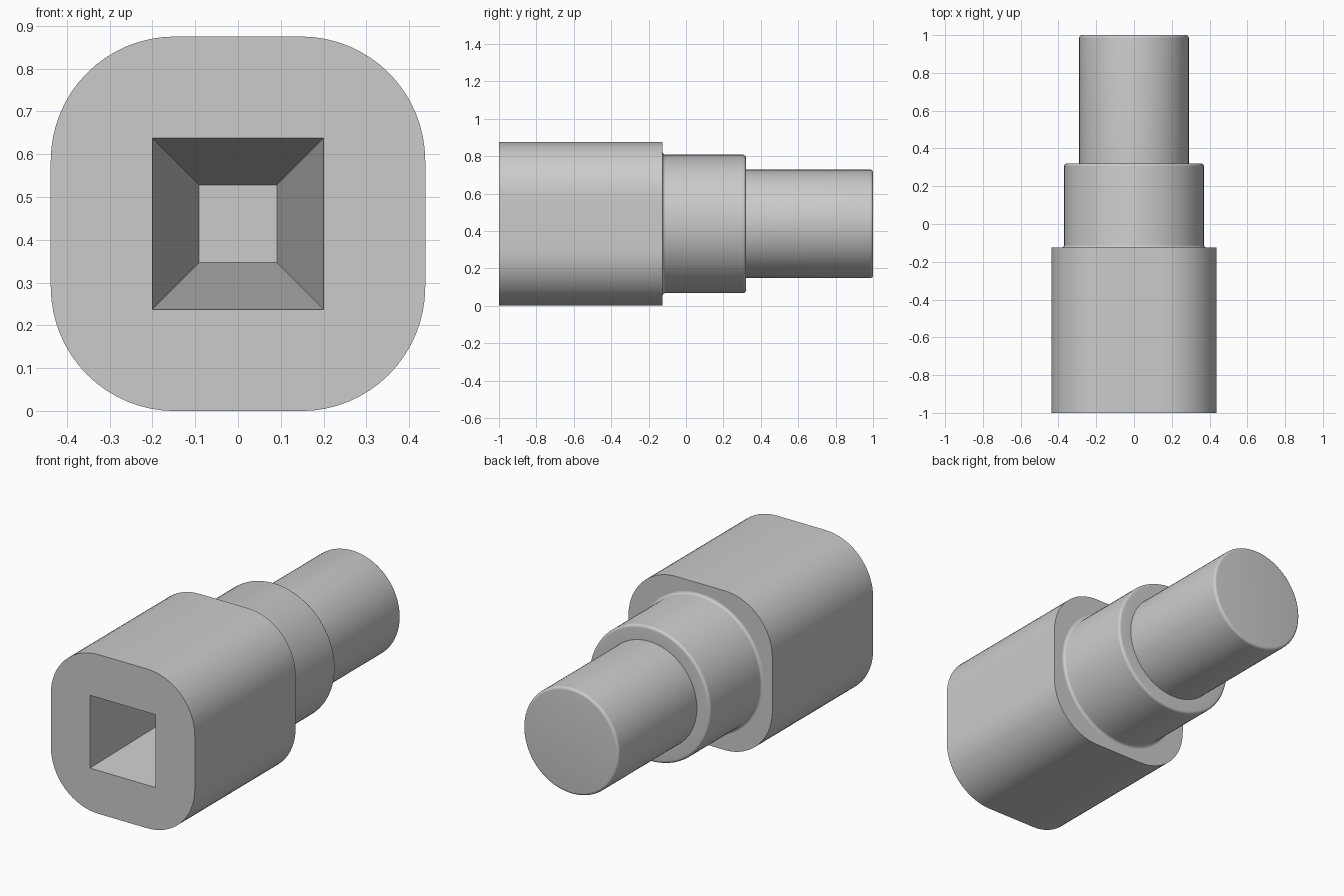
import bpy, bmesh, math
from mathutils import Vector

if "Cube" in bpy.data.objects:
    bpy.data.objects.remove(bpy.data.objects["Cube"], do_unlink=True)

HALF = 0.4375            # half width of the body, also the axis height
FRONT, STEP, COLLAR_END, BACK = -1.0, -0.125, 0.32, 1.0
COLLAR_R, SHAFT_R, ROUND = 0.37, 0.29, 0.015
CORNER_R = 0.29
SOCKET_DEPTH = 1.3
SEGMENTS = 96

metal = bpy.data.materials.new("plain grey")
metal.use_nodes = True
GREY = (0.6, 0.6, 0.6, 1)
metal.diffuse_color = GREY
metal.node_tree.nodes["Principled BSDF"].inputs["Base Color"].default_value = GREY


def circle(radius):
    angles = [2 * math.pi * i / SEGMENTS for i in range(SEGMENTS)]
    return [(radius * math.cos(a), radius * math.sin(a)) for a in angles]


def square(half):
    return [(half, half), (-half, half), (-half, -half), (half, -half)]


def rounded_square(half, radius, steps=16):
    points = []
    for quarter, (cx, cz) in enumerate(square(half - radius)):
        for i in range(steps + 1):
            a = math.pi / 2 * (quarter + i / steps)
            points.append((cx + radius * math.cos(a), cz + radius * math.sin(a)))
    return points


def ring(bm, outline, y):
    """Closed loop of edges at depth y, around the model's long axis."""
    verts = [bm.verts.new((x, y, z + HALF)) for x, z in outline]
    edges = [bm.edges.new((v, verts[i - 1])) for i, v in enumerate(verts)]
    return verts, edges


def wall(bm, a, b):
    for i in range(len(a)):
        bm.faces.new((a[i - 1], a[i], b[i], b[i - 1]))


def finish(bm, name):
    bmesh.ops.recalc_face_normals(bm, faces=bm.faces[:])
    mesh = bpy.data.meshes.new(name)
    bm.to_mesh(mesh)
    bm.free()
    obj = bpy.data.objects.new(name, mesh)
    bpy.context.collection.objects.link(obj)
    mesh.materials.append(metal)
    bpy.ops.object.select_all(action="DESELECT")
    obj.select_set(True)
    bpy.context.view_layer.objects.active = obj
    bpy.ops.object.shade_smooth_by_angle(angle=math.radians(30))


# Rounded square body with a tapered square socket in its front
bm = bmesh.new()
outline = rounded_square(HALF, CORNER_R)
front, front_edges = ring(bm, outline, FRONT)
back, back_edges = ring(bm, outline, STEP)
mouth, mouth_edges = ring(bm, square(0.2), FRONT)
floor, _ = ring(bm, square(0.091), FRONT + SOCKET_DEPTH)
_, seat_edges = ring(bm, circle(COLLAR_R + ROUND), STEP)
wall(bm, front, back)
wall(bm, mouth, floor)
bm.faces.new(floor)
bmesh.ops.triangle_fill(bm, edges=front_edges + mouth_edges,
                        use_beauty=True, normal=Vector((0, -1, 0)))
bmesh.ops.triangle_fill(bm, edges=back_edges + seat_edges,
                        use_beauty=True, normal=Vector((0, 1, 0)))
finish(bm, "body")


def arc(radius, y, start, end, steps=6):
    """Small rounding in the (radius, y) profile; angles in quarter turns."""
    turns = [math.pi / 2 * (start + (end - start) * i / steps) for i in range(steps + 1)]
    return [(radius + ROUND * math.cos(t), y + ROUND * math.sin(t)) for t in turns]


# Stepped round shaft: filleted collar, then a thinner end with a rounded rim
profile = arc(COLLAR_R + ROUND, STEP + ROUND, 3, 2)
profile += arc(COLLAR_R - ROUND, COLLAR_END - ROUND, 0, 1)
profile += [(SHAFT_R, COLLAR_END)]
profile += arc(SHAFT_R - ROUND, BACK - ROUND, 0, 1)
bm = bmesh.new()
rings = [ring(bm, circle(r), y)[0] for r, y in profile]
for a, b in zip(rings, rings[1:]):
    wall(bm, a, b)
bm.faces.new(rings[-1])
finish(bm, "stepped_shaft")
